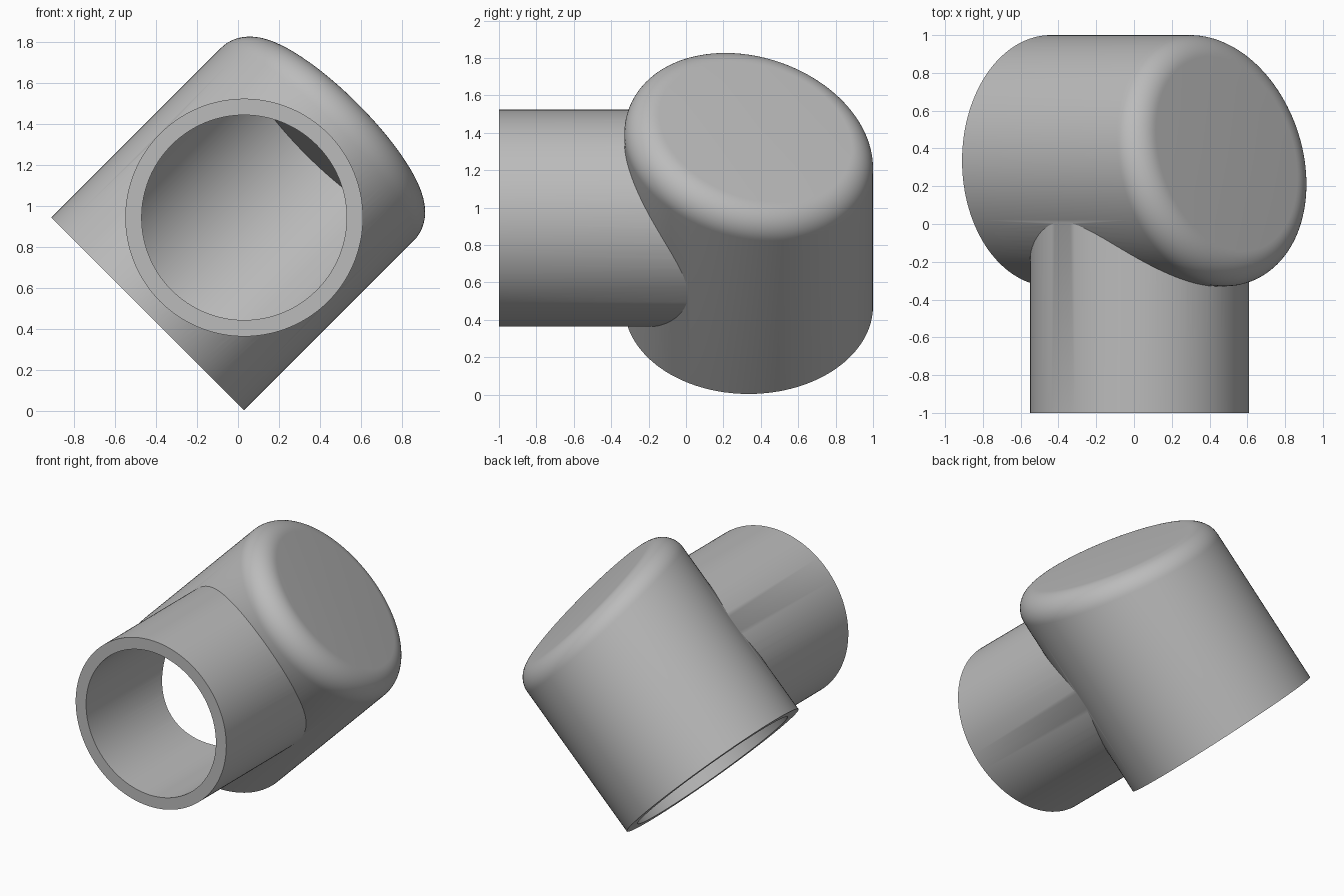
import bpy, bmesh
from math import sin, cos, pi, hypot, radians
from mathutils import Vector, Matrix

if "Cube" in bpy.data.objects:
    bpy.data.objects.remove(bpy.data.objects["Cube"])

SEGMENTS = 128
OUTER, BORE = 0.665, 0.58            # large socket radii
PIPE_OUTER, PIPE_BORE = 0.58, 0.5    # small pipe radii
HEIGHT, SLOPE, WALL, FILLET = 1.325, 0.25, 0.085, 0.15
MID_Y = 0.335

gray = bpy.data.materials.new("plain_gray")
gray.use_nodes = True
color = (0.5, 0.5, 0.5, 1)
gray.diffuse_color = color
gray.node_tree.nodes["Principled BSDF"].inputs["Base Color"].default_value = color


def ring(radius, height, slope=0):
    """Circle whose plane may lean along y."""
    points = []
    for i in range(SEGMENTS):
        a = 2 * pi * i / SEGMENTS
        x, y = radius * cos(a), radius * sin(a)
        points.append(Vector((x, y, height - slope * y)))
    return points


def solid(name, rings, matrix):
    """Skin a stack of rings into a closed solid."""
    bm = bmesh.new()
    loops = [[bm.verts.new(matrix @ p) for p in r] for r in rings]
    for low, high in zip(loops, loops[1:]):
        for i in range(SEGMENTS):
            j = (i + 1) % SEGMENTS
            bm.faces.new((low[i], low[j], high[j], high[i]))
    bm.faces.new(loops[0][::-1])
    bm.faces.new(loops[-1])
    bmesh.ops.recalc_face_normals(bm, faces=bm.faces)
    mesh = bpy.data.meshes.new(name)
    bm.to_mesh(mesh)
    bm.free()
    mesh.materials.append(gray)
    obj = bpy.data.objects.new(name, mesh)
    bpy.context.collection.objects.link(obj)
    return obj


def combine(target, other, operation):
    bpy.context.view_layer.objects.active = target
    mod = target.modifiers.new(operation, "BOOLEAN")
    mod.operation, mod.object, mod.solver = operation, other, "EXACT"
    bpy.ops.object.modifier_apply(modifier=mod.name)
    bpy.data.objects.remove(other)


# Socket leans 45 degrees; pipe runs toward the front
socket_frame = Matrix.Translation((-0.44, MID_Y, 0.474)) @ Matrix.Rotation(pi / 4, 4, "Y")
pipe_frame = Matrix.Translation((0.03, MID_Y, 0.944)) @ Matrix.Rotation(pi / 2, 4, "X")

# Large socket: a rolling-ball fillet joins the wall to the slanted cap
cap_normal = Vector((0, SLOPE, 1)).normalized()
centers = ring(OUTER - FILLET, HEIGHT - FILLET * hypot(1, SLOPE), SLOPE)
rings = [ring(OUTER, 0)]
STEPS = 14
for k in range(STEPS + 1):
    arc = []
    for c in centers:
        outward = Vector((c.x, c.y, 0)).normalized()
        arc.append(c + FILLET * outward.slerp(cap_normal, k / STEPS))
    rings.append(arc)
elbow = solid("elbow_fitting", rings, socket_frame)

# Small pipe joined to the socket, then both bores cut out
pipe = solid("small_pipe", [ring(PIPE_OUTER, 0), ring(PIPE_OUTER, 1 + MID_Y)], pipe_frame)
combine(elbow, pipe, "UNION")
bore = solid("socket_bore", [ring(BORE, -0.2), ring(BORE, HEIGHT - WALL, SLOPE)], socket_frame)
combine(elbow, bore, "DIFFERENCE")
bore = solid("pipe_bore", [ring(PIPE_BORE, 0), ring(PIPE_BORE, 1.5)], pipe_frame)
combine(elbow, bore, "DIFFERENCE")

# Smooth walls with crisp rims
bpy.ops.object.select_all(action="DESELECT")
elbow.select_set(True)
bpy.context.view_layer.objects.active = elbow
bpy.ops.object.shade_smooth_by_angle(angle=radians(30))
